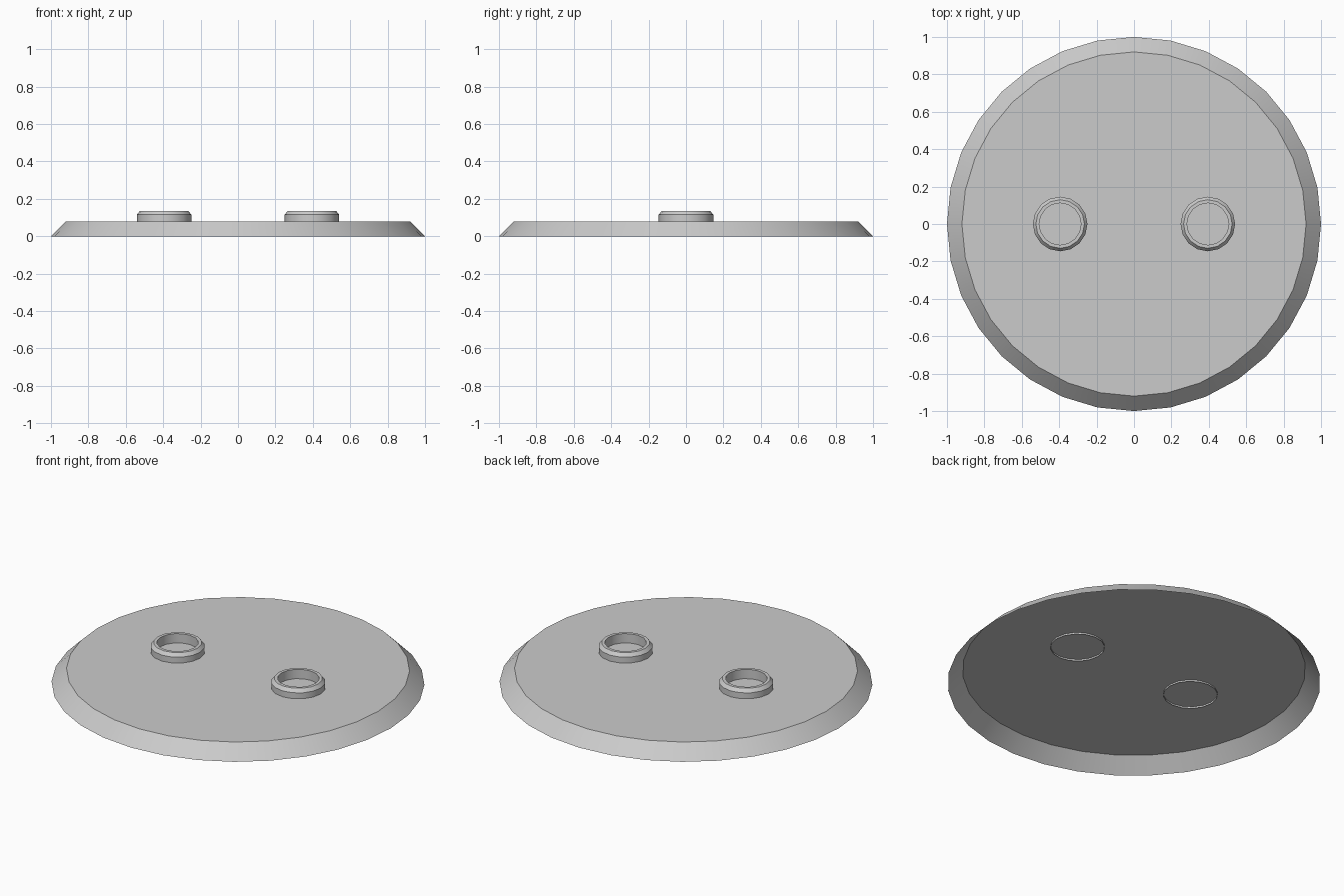
import bpy, math

if "Cube" in bpy.data.objects:
    bpy.data.objects.remove(bpy.data.objects["Cube"])


def lathe(name, profile, sides, loc=(0, 0, 0), cap_last=False):
    """Revolve an open (radius, z) profile around z."""
    verts, faces = [], []
    for r, z in profile:
        for i in range(sides):
            a = 2 * math.pi * i / sides
            verts.append((r * math.cos(a), r * math.sin(a), z))
    for k in range(len(profile) - 1):
        for i in range(sides):
            j = (i + 1) % sides
            faces.append((k * sides + i, k * sides + j,
                          (k + 1) * sides + j, (k + 1) * sides + i))
    if cap_last:
        start = (len(profile) - 1) * sides
        faces.append(tuple(range(start, start + sides)))
    mesh = bpy.data.meshes.new(name)
    mesh.from_pydata(verts, [], faces)
    mesh.update()
    obj = bpy.data.objects.new(name, mesh)
    obj.location = loc
    bpy.context.collection.objects.link(obj)
    bpy.ops.object.select_all(action='DESELECT')
    obj.select_set(True)
    bpy.context.view_layer.objects.active = obj
    bpy.ops.object.shade_smooth_by_angle(angle=math.radians(30))
    return obj


# Shallow bevelled plate, open underneath
lathe("base_plate", [(1.0, 0.0), (0.92, 0.08)], 32, cap_last=True)

# Two raised collars, whose outer walls poke slightly through the plate
collar = [(0.146, 0.07), (0.146, 0.115), (0.13, 0.135), (0.112, 0.135), (0.112, 0.08)]
for side, x in (("left", -0.395), ("right", 0.395)):
    lathe(side + "_collar", collar, 16, loc=(x, 0, 0))
